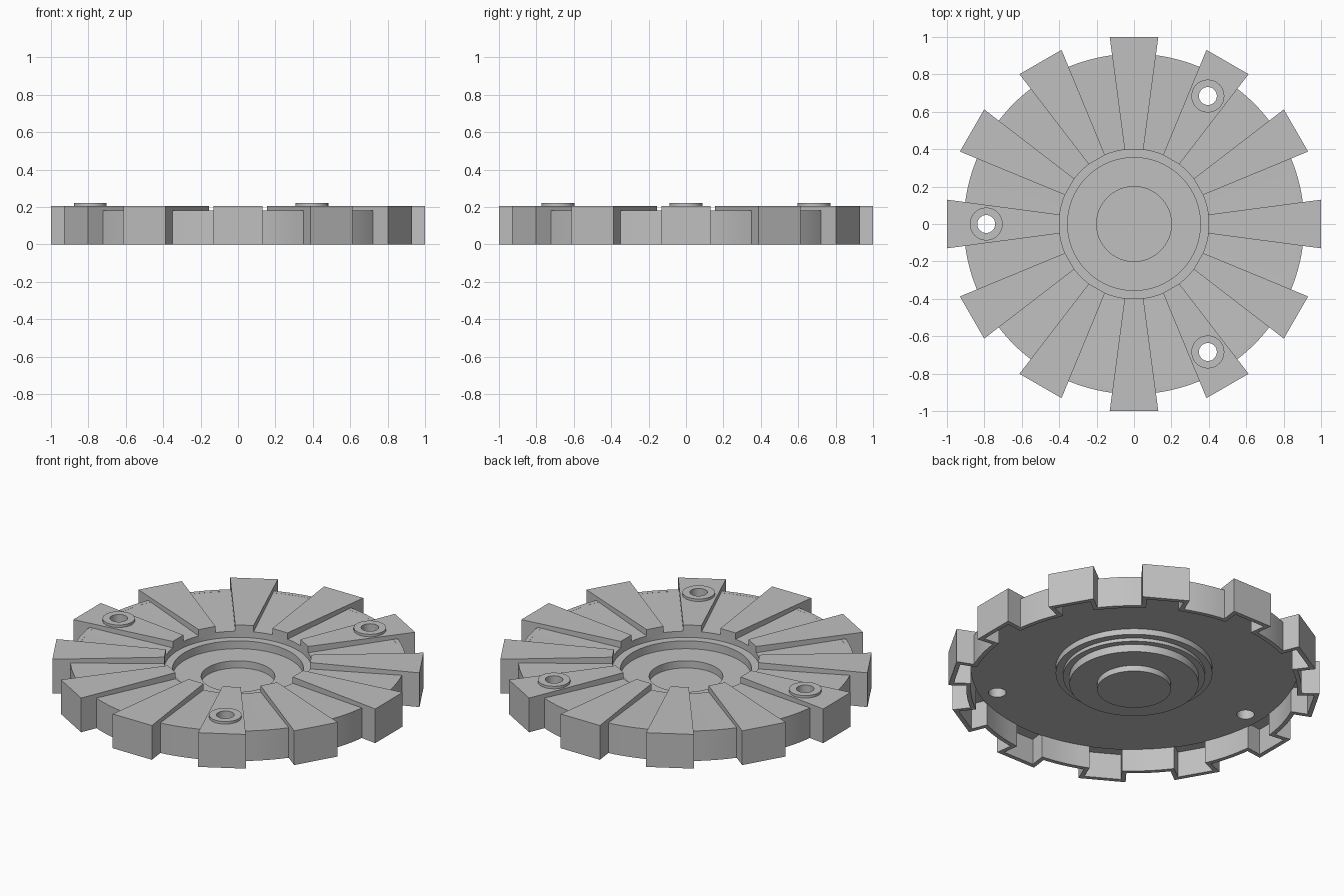
import bpy, bmesh
from math import sin, cos, pi, radians, sqrt, asin
from mathutils import Matrix, Vector

cube = bpy.data.objects.get("Cube")
if cube:
    bpy.data.objects.remove(cube, do_unlink=True)

# Single material
GREY = (0.53, 0.53, 0.53, 1)
mat = bpy.data.materials.new("plain_grey")
mat.use_nodes = True
mat.diffuse_color = GREY
mat.node_tree.nodes["Principled BSDF"].inputs["Base Color"].default_value = GREY

RIBS = 12
RIM = 0.91          # radius of the disc
RIB_IN, RIB_OUT = 0.397, 1.0
HALF_IN, HALF_OUT = 0.05, 0.13
FLOOR, ROOF = 0.18, 0.205


def finish(name, bm):
    bmesh.ops.recalc_face_normals(bm, faces=bm.faces)
    me = bpy.data.meshes.new(name)
    bm.to_mesh(me)
    bm.free()
    ob = bpy.data.objects.new(name, me)
    bpy.context.collection.objects.link(ob)
    me.materials.append(mat)
    return ob


def activate(ob):
    bpy.ops.object.select_all(action='DESELECT')
    ob.select_set(True)
    bpy.context.view_layer.objects.active = ob


def smooth(ob):
    activate(ob)
    bpy.ops.object.shade_smooth_by_angle(angle=radians(30))


def lathe(name, profile, steps):
    """Spin a closed (radius, z) profile about z."""
    bm = bmesh.new()
    verts = [bm.verts.new((r, 0, z)) for r, z in profile]
    edges = [bm.edges.new((a, b)) for a, b in zip(verts, verts[1:])]
    if profile[0][0] > 0:
        edges.append(bm.edges.new((verts[-1], verts[0])))
    bmesh.ops.spin(bm, geom=verts + edges, cent=(0, 0, 0), axis=(0, 0, 1),
                   angle=2 * pi, steps=steps)
    bmesh.ops.remove_doubles(bm, verts=bm.verts, dist=0.0005)
    return finish(name, bm)


def drill(ob, cutter):
    activate(ob)
    mod = ob.modifiers.new("hole", 'BOOLEAN')
    mod.operation = 'DIFFERENCE'
    mod.solver = 'EXACT'
    mod.object = cutter
    bpy.ops.object.modifier_apply(modifier=mod.name)


# Dished disc with the stepped hub pressed downwards
disc = lathe("stepped_disc", [
    (0, 0.04), (0.2, 0.04), (0.2, 0.083), (0.355, 0.083), (0.355, 0.13),
    (0.4, 0.13), (0.4, 0.167), (RIM - 0.003, FLOOR), (RIM - 0.02, 0.135),
    (0.425, 0.135), (0.425, 0.1), (0.385, 0.1), (0.385, 0.08),
    (0.35, 0.08), (0.35, 0.035), (0.2, 0.035), (0.2, 0), (0, 0)], 96)

# Outer skirt following the toothed outline
slope = (HALF_OUT - HALF_IN) / (RIB_OUT - RIB_IN)
base = RIM
for _ in range(8):      # where the rib side meets the rim circle
    half = HALF_IN + slope * (base - RIB_IN)
    base = sqrt(RIM ** 2 - half ** 2)
root = asin(half / RIM)
outline = []
for i in range(RIBS):
    turn = Matrix.Rotation(2 * pi * i / RIBS, 3, 'Z')
    tooth = [(base, -half), (RIB_OUT, -HALF_OUT), (RIB_OUT, HALF_OUT), (base, half)]
    gap = 2 * pi / RIBS - 2 * root
    arc = [root + gap * k / 6 for k in range(1, 6)]
    points = tooth + [(RIM * cos(a), RIM * sin(a)) for a in arc]
    outline += [turn @ Vector((x, y, 0)) for x, y in points]
bm = bmesh.new()
low = [bm.verts.new(p) for p in outline]
high = [bm.verts.new(p + Vector((0, 0, FLOOR))) for p in outline]
for i in range(len(low)):
    bm.faces.new((low[i - 1], low[i], high[i], high[i - 1]))
skirt = finish("toothed_skirt", bm)
activate(skirt)
solid = skirt.modifiers.new("wall", 'SOLIDIFY')
solid.thickness = 0.025
solid.offset = -1
solid.use_even_offset = True
bpy.ops.object.modifier_apply(modifier=solid.name)

# Tapered radial ribs
ribs = []
for i in range(RIBS):
    bm = bmesh.new()
    corners = [(RIB_IN, -HALF_IN), (RIB_OUT, -HALF_OUT),
               (RIB_OUT, HALF_OUT), (RIB_IN, HALF_IN)]
    face = bm.faces.new([bm.verts.new((x, y, 0.155)) for x, y in corners])
    top = bmesh.ops.extrude_face_region(bm, geom=[face])["geom"]
    bmesh.ops.translate(bm, vec=(0, 0, ROOF - 0.155),
                        verts=[v for v in top if isinstance(v, bmesh.types.BMVert)])
    bmesh.ops.rotate(bm, verts=bm.verts, matrix=Matrix.Rotation(2 * pi * i / RIBS, 3, 'Z'))
    ribs.append(finish("rib_%02d" % (i + 1), bm))

# Three raised bosses with through holes
for n, i in enumerate((2, 6, 10)):
    a = 2 * pi * i / RIBS
    spot = Vector((0.79 * cos(a), 0.79 * sin(a), 0))
    boss = lathe("bolt_boss_%d" % (n + 1),
                 [(0.048, 0.19), (0.088, 0.19), (0.088, 0.22), (0.048, 0.22)], 32)
    boss.location = spot
    smooth(boss)
    cutter = lathe("hole_cutter", [(0, 0.05), (0.048, 0.05), (0.048, 0.4), (0, 0.4)], 32)
    cutter.location = spot
    cutter.hide_render = True
    bpy.context.view_layer.update()
    drill(disc, cutter)
    drill(ribs[i], cutter)
    bpy.data.objects.remove(cutter, do_unlink=True)

for ob in [disc, skirt] + ribs:
    smooth(ob)
